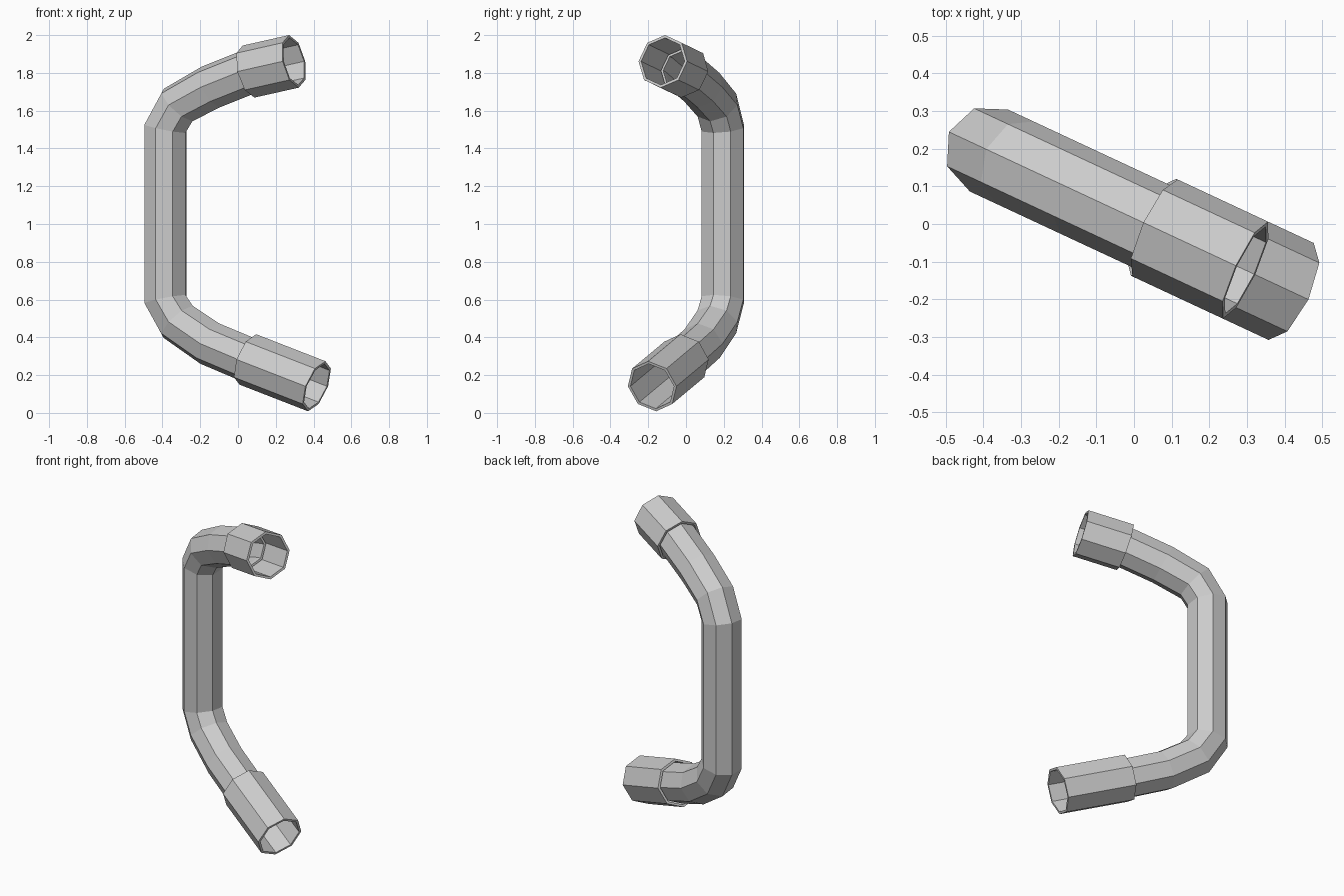
import bpy
from math import sin, cos, radians, pi
from mathutils import Vector

if "Cube" in bpy.data.objects:
    bpy.data.objects.remove(bpy.data.objects["Cube"])

# The whole handle lies in one vertical plane, turned 25 degrees clockwise from x
ALONG = Vector((cos(radians(25)), -sin(radians(25)), 0))
SIDE = Vector((sin(radians(25)), cos(radians(25)), 0))
UP = Vector((0, 0, 1))
BASE = Vector((-0.385, 0.195, 0))
N = 8


def ring(x, z, tilt, r):
    """Octagon centred in the plane at (x, z); its axis rises by tilt degrees."""
    c = BASE + ALONG * ((x - BASE.x) / ALONG.x) + UP * z
    a = radians(tilt)
    normal = ALONG * -sin(a) + UP * cos(a)
    return [c + normal * r * cos(2 * pi * i / N) + SIDE * r * sin(2 * pi * i / N)
            for i in range(N)]


def tube(name, path, outer, inner):
    """Open hollow tube: outer wall, inner wall and both end rims."""
    rings = [ring(*p, outer) for p in path] + [ring(*p, inner) for p in reversed(path)]
    verts = [v for r in rings for v in r]
    faces = []
    m = len(rings)
    for k in range(m):
        a, b = k * N, (k + 1) % m * N
        for i in range(N):
            j = (i + 1) % N
            faces.append((a + i, a + j, b + j, b + i))
    mesh = bpy.data.meshes.new(name)
    mesh.from_pydata(verts, [], faces)
    mesh.update()
    ob = bpy.data.objects.new(name, mesh)
    bpy.context.collection.objects.link(ob)
    return ob


# Bent main pipe, bottom to top: (x, z, axis tilt)
tube("bent_pipe", [
    (0.08, 0.273, 160), (0.05, 0.283, 159), (-0.15, 0.367, 153), (-0.317, 0.482, 135),
    (-0.385, 0.60, 102), (-0.385, 1.507, 78), (-0.317, 1.63, 44), (-0.145, 1.725, 26),
    (0.055, 1.805, 15), (0.085, 1.812, 12)], 0.12, 0.107)

# Wider sleeves at the two ends
tube("lower_sleeve", [(0.052, 0.283, -20), (0.417, 0.141, -21)], 0.142, 0.127)
tube("upper_sleeve", [(0.056, 1.807, 14), (0.296, 1.861, 11.5)], 0.142, 0.127)
